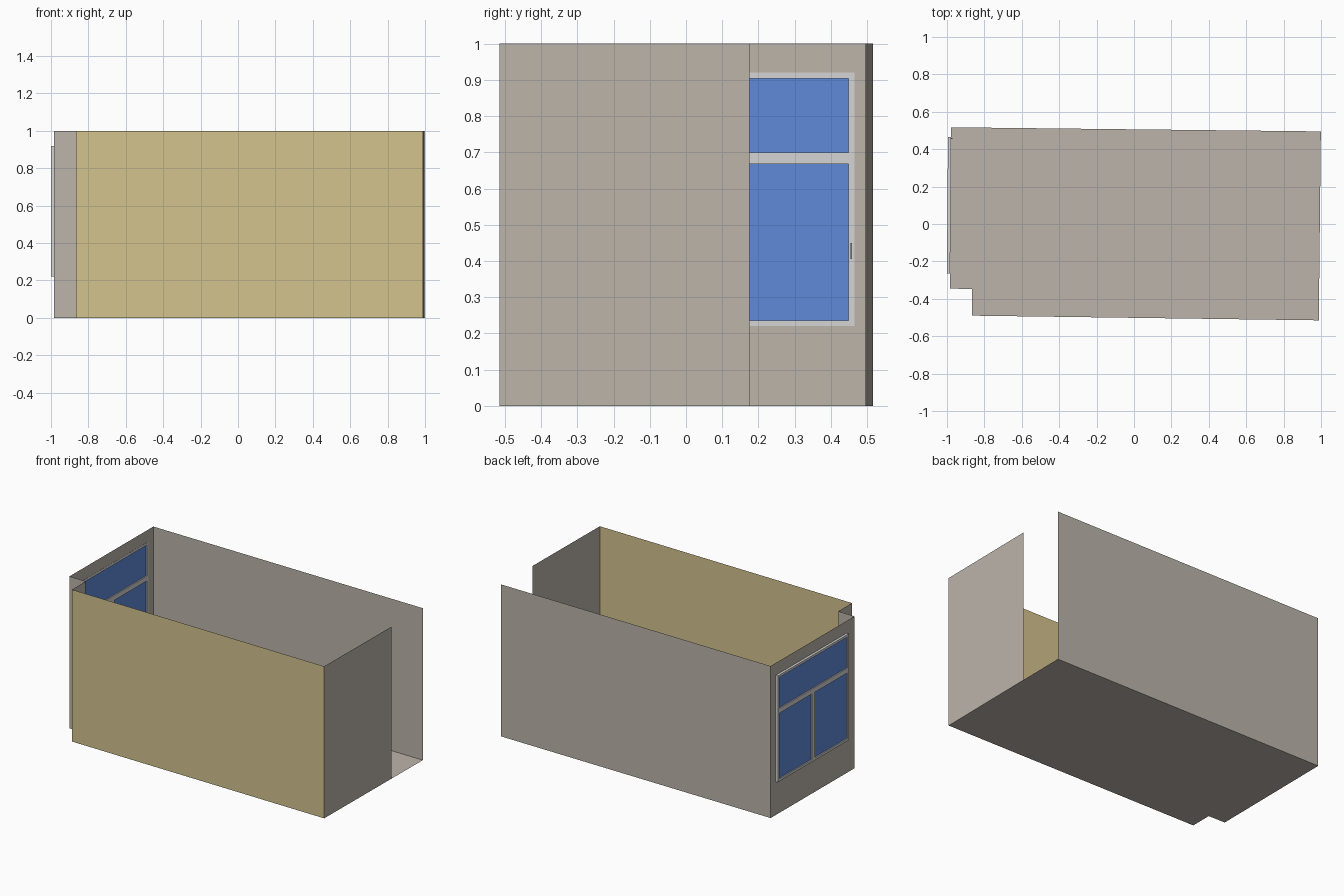
import bpy
from mathutils import Vector

if "Cube" in bpy.data.objects:
    bpy.data.objects.remove(bpy.data.objects["Cube"])

H = 1.0


def material(name, rgb):
    m = bpy.data.materials.new(name)
    lin = [((c / 255 + 0.055) / 1.055) ** 2.4 for c in rgb]
    m.diffuse_color = (*lin, 1)
    m.use_nodes = True
    m.node_tree.nodes["Principled BSDF"].inputs["Base Color"].default_value = m.diffuse_color
    return m


GREY = material("warm grey plaster", (188, 180, 170))
TAN = material("tan paint", (212, 195, 142))
WHITE = material("pale frame", (212, 212, 212))
BLUE = material("blue glass", (96, 138, 218))
DARK = material("handle grey", (170, 168, 164))


def mesh_object(name, verts, faces, mat):
    me = bpy.data.meshes.new(name)
    me.from_pydata(verts, [], faces)
    me.materials.append(mat)
    ob = bpy.data.objects.new(name, me)
    bpy.context.collection.objects.link(ob)
    return ob


def wall(name, a, b, mat=GREY):
    """Upright sheet from plan point a to b, outside on the right-hand side."""
    verts = [(*a, 0), (*b, 0), (*b, H), (*a, H)]
    return mesh_object(name, verts, [(0, 1, 2, 3)], mat)


# Plan corners, counter-clockwise
back_left, notch_outer = (-0.978, 0.517), (-0.985, -0.345)
notch_inner, front_left = (-0.865, -0.348), (-0.865, -0.49)
front_right, door_jamb, back_right = (0.988, -0.515), (0.9955, 0.175), (0.999, 0.495)
plan = [back_left, notch_outer, notch_inner, front_left, front_right, back_right]

# Floor and plain walls
mesh_object("floor", [(*p, 0) for p in plan], [tuple(range(6))], GREY)
wall("back_wall", back_right, back_left)
wall("notch_front_wall", notch_outer, notch_inner)
wall("notch_side_wall", notch_inner, front_left)
wall("front_wall", front_left, front_right, TAN)
wall("right_wall", front_right, door_jamb)


def wall_x(y):
    t = (back_left[1] - y) / (back_left[1] - notch_outer[1])
    return back_left[0] + t * (notch_outer[0] - back_left[0])


# Window wall: 3 x 3 grid with the middle cell left open
Y0, Y1, Z0, Z1 = -0.265, 0.465, 0.22, 0.92
ys = [back_left[1], Y1, Y0, notch_outer[1]]
zs = [0, Z0, Z1, H]
verts = [(wall_x(y), y, z) for z in zs for y in ys]
faces = [(j * 4 + i, j * 4 + i + 1, j * 4 + i + 5, j * 4 + i + 4)
         for j in range(3) for i in range(3) if (i, j) != (1, 1)]
mesh_object("window_wall", verts, faces, GREY)


def block(name, y0, y1, z0, z1, d0, d1, mat):
    """Box following the window wall; d is the distance from it into the room."""
    v = [(wall_x(y) + d, y, z) for z in (z0, z1)
         for y, d in ((y0, d0), (y0, d1), (y1, d1), (y1, d0))]
    f = [(3, 2, 1, 0), (4, 5, 6, 7)]
    f += [(i, (i + 1) % 4, (i + 1) % 4 + 4, i + 4) for i in range(4)]
    return mesh_object(name, v, f, mat)


# Window frame bars
OUT, IN, W = -0.016, 0.001, 0.016
YM = (Y0 + Y1) / 2
bars = {
    "window_sill_bar": (Y0, Y1, Z0, Z0 + W),
    "window_head_bar": (Y0, Y1, Z1 - W, Z1),
    "window_left_bar": (Y1 - W, Y1, Z0 + W, Z1 - W),
    "window_right_bar": (Y0, Y0 + W, Z0 + W, Z1 - W),
    "window_transom": (Y0 + W, Y1 - W, 0.668, 0.70),
    "window_mullion": (YM - W, YM + W, Z0 + W, 0.668),
}
for name, (a, b, c, d) in bars.items():
    block(name, a, b, c, d, OUT, IN, WHITE)

# Glass panes, recessed in the frame
panes = {
    "top_pane": (Y0 + W, Y1 - W, 0.70, Z1 - W),
    "lower_pane_left": (YM + W, Y1 - W, Z0 + W, 0.668),
    "lower_pane_right": (Y0 + W, YM - W, Z0 + W, 0.668),
}
for name, (a, b, c, d) in panes.items():
    block(name, a, b, c, d, -0.009, -0.006, BLUE)

# Small handle on the inside
block("window_handle", 0.454, 0.459, 0.405, 0.45, IN, IN + 0.006, DARK)
